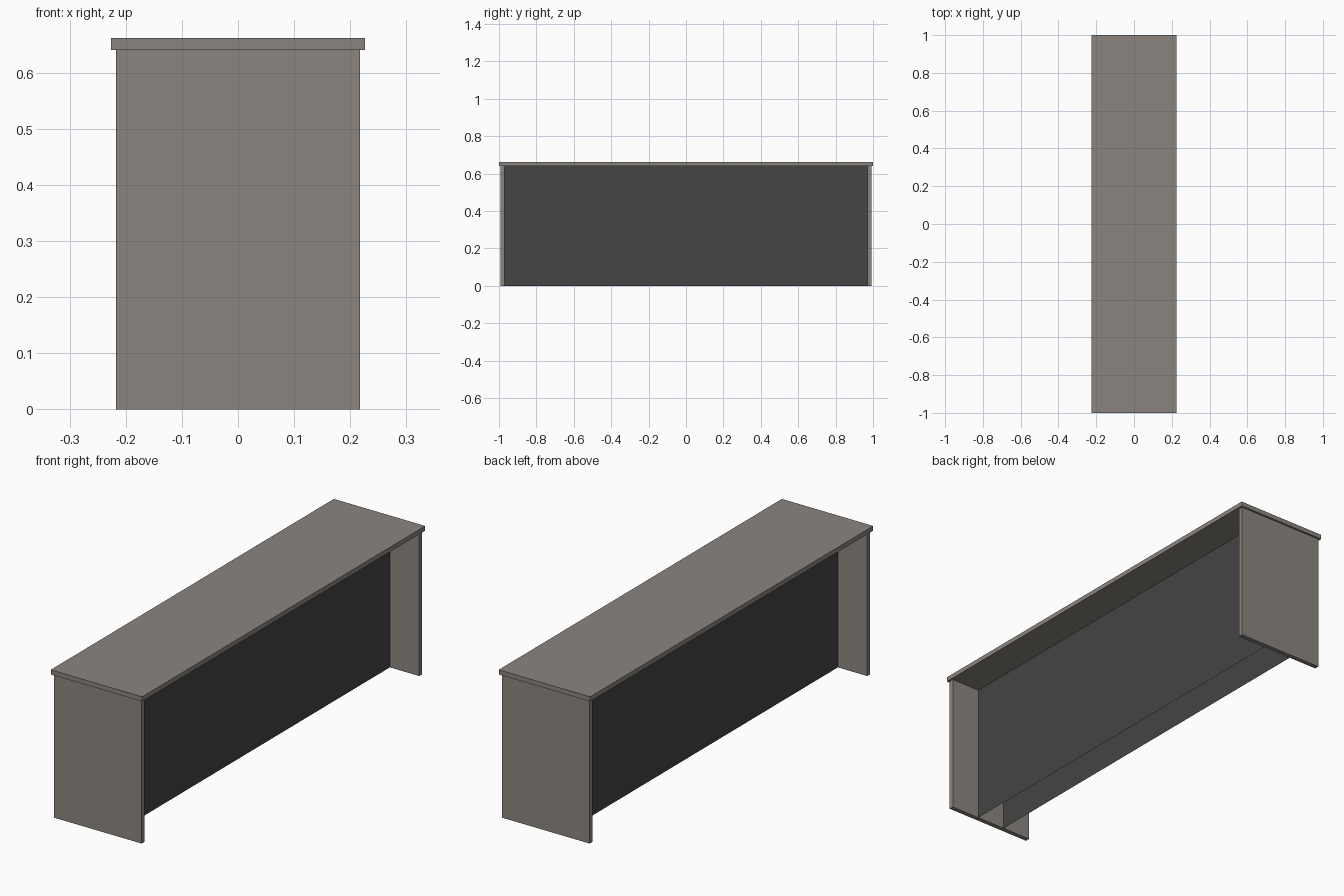
import bpy

if "Cube" in bpy.data.objects:
    bpy.data.objects.remove(bpy.data.objects["Cube"])


def material(name, rgb):
    m = bpy.data.materials.new(name)
    m.diffuse_color = (*rgb, 1.0)
    m.use_nodes = True
    m.node_tree.nodes["Principled BSDF"].inputs["Base Color"].default_value = m.diffuse_color
    return m


grey = material("warm grey", (0.26, 0.235, 0.21))
dark = material("charcoal", (0.058, 0.058, 0.058))


def box(name, lo, hi, mat):
    mid = [(a + b) / 2 for a, b in zip(lo, hi)]
    bpy.ops.mesh.primitive_cube_add(size=1, location=mid)
    ob = bpy.context.object
    ob.name = name
    ob.scale = [b - a for a, b in zip(lo, hi)]
    bpy.ops.object.transform_apply(location=False, rotation=False, scale=True)
    ob.data.materials.append(mat)


HEIGHT, UNDER = 0.662, 0.641   # upper and lower faces of the top
INNER, OUTER = 0.97, 0.991     # faces of the end panels
SHEET_X = 0.072                # inset of the two long sheets

# Overhanging top slab
box("top", (-0.226, -1, UNDER), (0.226, 1, HEIGHT), grey)

# Upright end panels
box("front_end_panel", (-0.217, -OUTER, 0), (0.217, -INNER, UNDER), grey)
box("back_end_panel", (-0.217, INNER, 0), (0.217, OUTER, UNDER), grey)

# Two thin dark sheets with an open gap between them, facing outwards
for side, name in ((1, "right_sheet"), (-1, "left_sheet")):
    x, y = side * SHEET_X, side * INNER
    mesh = bpy.data.meshes.new(name)
    mesh.from_pydata([(x, -y, 0), (x, y, 0), (x, y, UNDER), (x, -y, UNDER)],
                     [], [(0, 1, 2, 3)])
    mesh.materials.append(dark)
    bpy.context.collection.objects.link(bpy.data.objects.new(name, mesh))
